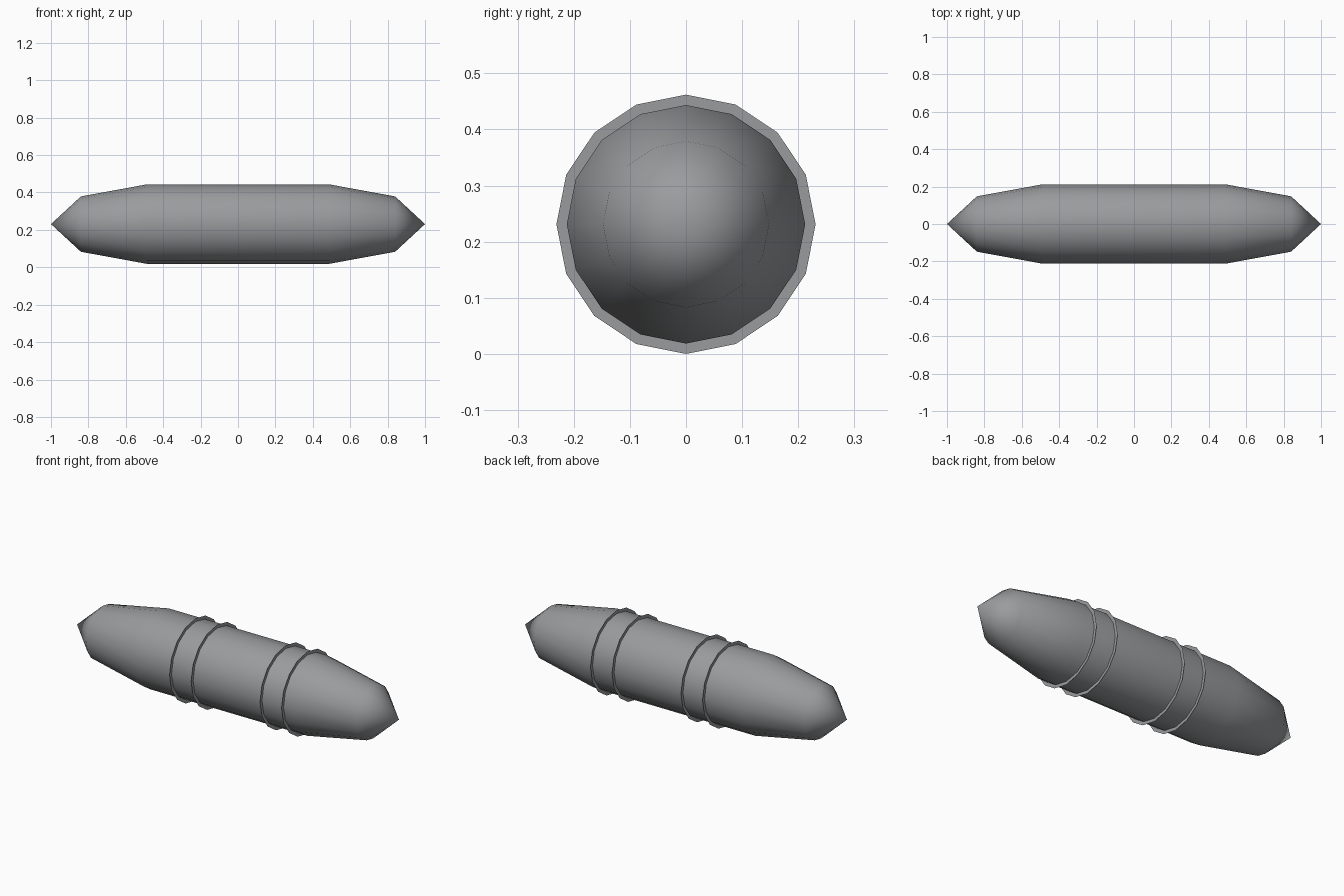
import bpy, bmesh
from math import tau
from mathutils import Vector

SIDES = 16
RING_RADIUS = 0.231
AXIS_HEIGHT = RING_RADIUS

cube = bpy.data.objects.get("Cube")
if cube:
    bpy.data.objects.remove(cube, do_unlink=True)

# Single grey finish
grey = bpy.data.materials.new("mid_grey")
grey.use_nodes = True
colour = (0.32, 0.33, 0.34, 1)
grey.diffuse_color = colour
grey.node_tree.nodes["Principled BSDF"].inputs["Base Color"].default_value = colour


def revolve(name, profile):
    """Spin (x, radius) points around the long axis."""
    bm = bmesh.new()
    verts = [bm.verts.new((x, 0, r)) for x, r in profile]
    edges = [bm.edges.new(pair) for pair in zip(verts, verts[1:])]
    bmesh.ops.spin(bm, geom=verts + edges, cent=(0, 0, 0), axis=(1, 0, 0),
                   angle=tau, steps=SIDES)
    bmesh.ops.remove_doubles(bm, verts=bm.verts, dist=0.0005)
    bmesh.ops.recalc_face_normals(bm, faces=bm.faces)
    for face in bm.faces:
        face.smooth = True
    mesh = bpy.data.meshes.new(name)
    bm.to_mesh(mesh)
    bm.free()
    mesh.materials.append(grey)
    obj = bpy.data.objects.new(name, mesh)
    obj.location = Vector((0, 0, AXIS_HEIGHT))
    bpy.context.collection.objects.link(obj)
    return obj


# Tapered tube with pointed ends
half = [(1.0, 0), (0.84, 0.148), (0.487, 0.2125)]
revolve("body", [(-x, r) for x, r in half] + half[::-1])

# Two pairs of paper-thin collars, set slightly towards one end
for pair, centre in (("left", 0.365), ("right", -0.197)):
    for side, offset in (("outer", 0.067), ("inner", -0.067)):
        x = centre + (offset if centre > 0 else -offset)
        revolve(f"{pair}_{side}_collar", [(x, 0.2075), (x, RING_RADIUS)])
